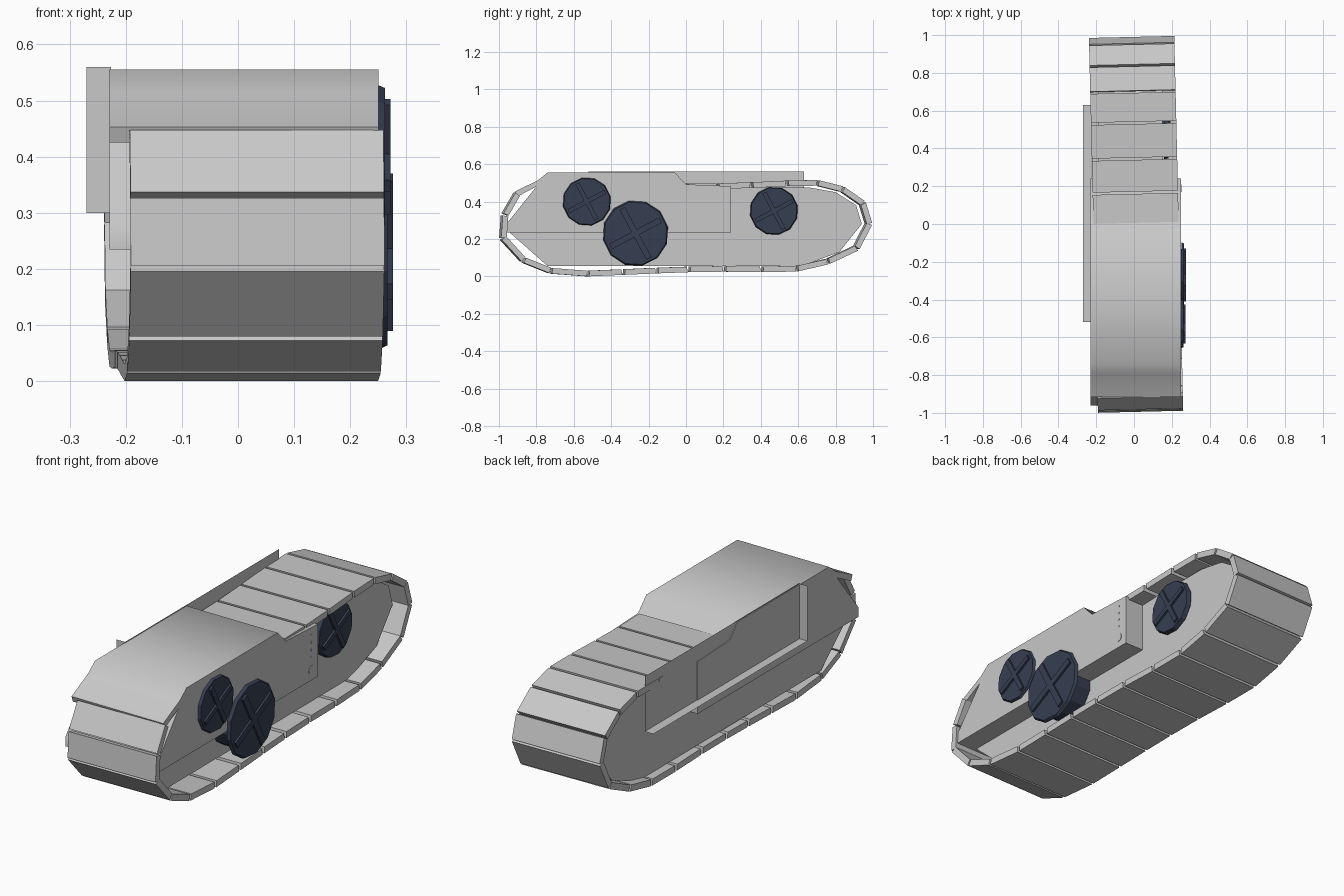
import bpy, bmesh, math
from mathutils import Matrix, Vector

if "Cube" in bpy.data.objects:
    bpy.data.objects.remove(bpy.data.objects["Cube"], do_unlink=True)


def material(name, colour):
    m = bpy.data.materials.new(name)
    m.use_nodes = True
    m.diffuse_color = (*colour, 1)
    m.node_tree.nodes["Principled BSDF"].inputs["Base Color"].default_value = (*colour, 1)
    return m


GREY = material("light grey", (0.58, 0.58, 0.58))
NAVY = material("dark navy", (0.036, 0.048, 0.083))


def finish(bm, name, mat, smooth_angle=None):
    if smooth_angle:
        for f in bm.faces:
            f.smooth = abs(f.normal.x) < 0.5
        for e in bm.edges:
            e.smooth = e.calc_face_angle(math.pi) < smooth_angle
    mesh = bpy.data.meshes.new(name)
    bm.to_mesh(mesh)
    bm.free()
    mesh.materials.append(mat)
    ob = bpy.data.objects.new(name, mesh)
    bpy.context.collection.objects.link(ob)
    return ob


def add_prism(bm, profile, x0, x1):
    """Extrude a side profile of (y, z) points across x."""
    base = bm.faces.new([bm.verts.new((x0, y, z)) for y, z in profile])
    out = bmesh.ops.extrude_face_region(bm, geom=[base])
    verts = [v for v in out["geom"] if isinstance(v, bmesh.types.BMVert)]
    bmesh.ops.translate(bm, verts=verts, vec=(x1 - x0, 0, 0))
    bmesh.ops.recalc_face_normals(bm, faces=bm.faces)


def prism(name, profile, x0, x1, mat, smooth_angle=None):
    bm = bmesh.new()
    add_prism(bm, profile, x0, x1)
    bm.normal_update()
    return finish(bm, name, mat, smooth_angle)


def disc_profile(y, z, r, n=12, turn=0.2):
    return [(y + r * math.cos(turn + math.tau * i / n),
             z + r * math.sin(turn + math.tau * i / n)) for i in range(n)]


# Inner core that the track wraps around
prism("track_core", [(-0.96, 0.25), (-0.74, 0.055), (0.62, 0.055), (0.82, 0.13),
                     (0.94, 0.28), (0.91, 0.38), (0.80, 0.45), (0.66, 0.475),
                     (-0.79, 0.475)], -0.188, 0.15, GREY)

# Raised hull covering the front of the track, with a lip over the first link
prism("hull", [(-0.96, 0.235), (0.24, 0.235), (0.24, 0.482), (0.0, 0.492),
               (-0.06, 0.555), (-0.74, 0.555), (-0.79, 0.515), (-0.915, 0.453),
               (-0.905, 0.425), (-0.80, 0.48), (-0.96, 0.28)],
      -0.229, 0.25, GREY, math.radians(55))

# Track links, laid along the outer path and turned slightly
path = [Vector(p) for p in (
    (-0.915, 0.453), (-0.985, 0.332), (-0.995, 0.2), (-0.88, 0.075),
    (-0.73, 0.015), (-0.53, 0.0), (-0.34, 0.008), (-0.16, 0.016), (0.01, 0.022),
    (0.2, 0.025), (0.4, 0.022), (0.59, 0.026), (0.76, 0.065), (0.92, 0.14),
    (0.992, 0.28), (0.955, 0.4), (0.84, 0.48), (0.7, 0.515), (0.535, 0.512),
    (0.345, 0.503), (0.165, 0.497), (0.0, 0.497))]
bm = bmesh.new()
for a, b in zip(path, path[1:]):
    d = (b - a).normalized()
    inward = Vector((-d.y, d.x)) * 0.03
    p, q = a + d * 0.006, b - d * 0.006
    slant = d * 0.004
    add_prism(bm, [p, q, q + inward - slant, p + inward + slant], -0.215, 0.237)
bmesh.ops.rotate(bm, verts=bm.verts, cent=(0, 0, 0), matrix=Matrix.Rotation(0.024, 3, "Z"))
finish(bm, "track_links", GREY)

# Open side tray: only its inner wall, floor and front end
bm = bmesh.new()
bmesh.ops.create_cube(bm, size=1)
bmesh.ops.scale(bm, verts=bm.verts, vec=(0.044, 1.15, 0.26))
bmesh.ops.translate(bm, verts=bm.verts, vec=(-0.248, 0.055, 0.43))
bm.normal_update()
absent = [f for f in bm.faces if f.normal.x < -0.5 or f.normal.y > 0.5 or f.normal.z > 0.5]
bmesh.ops.delete(bm, geom=absent, context="FACES")
bmesh.ops.reverse_faces(bm, faces=bm.faces)
finish(bm, "side_tray", GREY)


# Wheels with a hub behind and a crossed rib on the face
def wheel(name, y, z, r, x0, x1, hub_start):
    prism(name + "_hub", disc_profile(y, z, r * 0.8), hub_start, x0 + 0.005, NAVY)
    bm = bmesh.new()
    add_prism(bm, disc_profile(y, z, r), x0, x1)
    rim = [v for v in bm.verts if v.co.x > (x0 + x1) / 2]
    for v in rim:
        v.co.y = y + (v.co.y - y) * 0.96
        v.co.z = z + (v.co.z - z) * 0.96
    for angle in (28, 118):
        u = Vector((math.cos(math.radians(angle)), math.sin(math.radians(angle))))
        w = Vector((-u.y, u.x)) * r * 0.09
        c, u = Vector((y, z)), u * r * 0.85
        add_prism(bm, [c - u - w, c + u - w, c + u + w, c - u + w], x1 - 0.002, x1 + 0.01)
    finish(bm, name, NAVY)


wheel("front_wheel", -0.53, 0.40, 0.13, 0.250, 0.262, 0.22)
wheel("drive_wheel", -0.27, 0.23, 0.177, 0.252, 0.266, 0.14)
wheel("rear_wheel", 0.47, 0.35, 0.13, 0.16, 0.182, 0.14)

# Small fittings on the hull side
prism("side_cap", disc_profile(0.19, 0.285, 0.02), 0.245, 0.252, GREY)
for i in range(4):
    prism(f"rivet_{i + 1}", disc_profile(0.19, 0.345 + i * 0.035, 0.005, 6), 0.245, 0.252, GREY)
